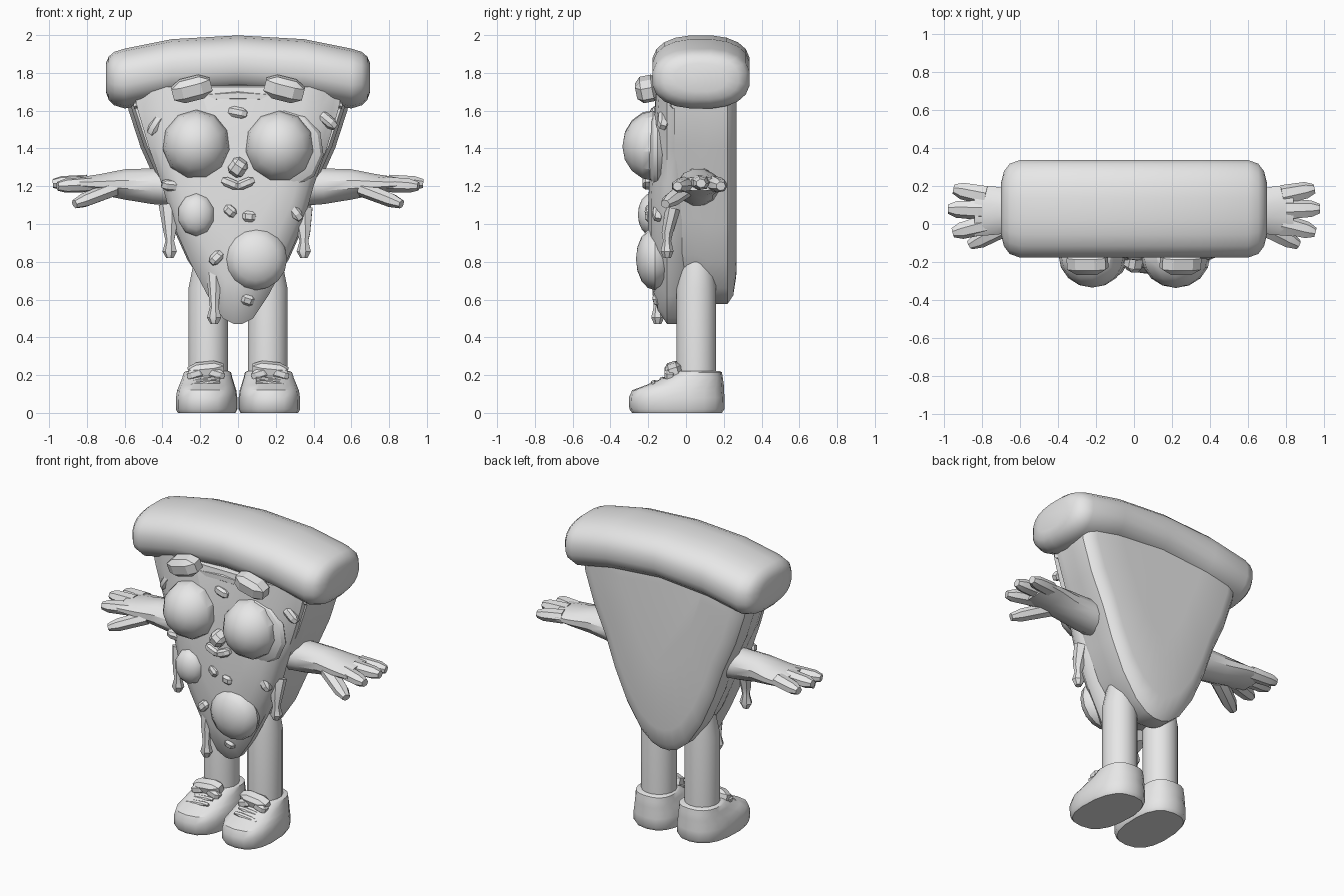
import bpy, bmesh, math, random
from mathutils import Vector, Euler

random.seed(4)
grey = bpy.data.materials.new("plain grey")
grey.diffuse_color = (0.8, 0.8, 0.8, 1)


def finish(name, bm, angle=35):
    bmesh.ops.recalc_face_normals(bm, faces=bm.faces)
    me = bpy.data.meshes.new(name)
    bm.to_mesh(me)
    bm.free()
    me.materials.append(grey)
    ob = bpy.data.objects.new(name, me)
    bpy.context.collection.objects.link(ob)
    bpy.ops.object.select_all(action='DESELECT')
    ob.select_set(True)
    bpy.context.view_layer.objects.active = ob
    bpy.ops.object.shade_smooth_by_angle(angle=math.radians(angle))
    return ob


def loft(name, rings, angle=35):
    """Skin a list of closed rings and cap both ends."""
    bm = bmesh.new()
    vs = [[bm.verts.new(p) for p in r] for r in rings]
    n = len(rings[0])
    for a, b in zip(vs, vs[1:]):
        for i in range(n):
            bm.faces.new((a[i], a[(i + 1) % n], b[(i + 1) % n], b[i]))
    bm.faces.new(vs[0])
    bm.faces.new(vs[-1])
    return finish(name, bm, angle)


def spow(v, p):
    return math.copysign(abs(v) ** p, v)


def oval(n, a, b, p=1.0):
    """Superellipse points in 2D."""
    ts = [2 * math.pi * (i + 0.5) / n for i in range(n)]
    return [(a * spow(math.cos(t), p), b * spow(math.sin(t), p)) for t in ts]


def tube(name, path, n=8):
    """Path of (x, y, z, horizontal radius, vertical radius)."""
    pts = [Vector(p[:3]) for p in path]
    rings = []
    for i, p in enumerate(path):
        d = (pts[min(i + 1, len(pts) - 1)] - pts[max(i - 1, 0)]).normalized()
        up = Vector((0, 1, 0)) if abs(d.z) > 0.8 else Vector((0, 0, 1))
        side = d.cross(up).normalized()
        up = side.cross(d)
        rings.append([pts[i] + side * u + up * v for u, v in oval(n, p[3], p[4])])
    return loft(name, rings)


def ball(name, loc, size, seg=11, rows=8, angle=30):
    bm = bmesh.new()
    bmesh.ops.create_uvsphere(bm, u_segments=seg, v_segments=rows, radius=1)
    for v in bm.verts:
        # pole faces forward
        v.co = Vector((v.co.x * size[0], -v.co.z * size[1], v.co.y * size[2])) + Vector(loc)
    return finish(name, bm, angle)


def chunk(name, loc, size, rot):
    bm = bmesh.new()
    bmesh.ops.create_cube(bm, size=2)
    bmesh.ops.bevel(bm, geom=bm.edges[:], offset=0.5, segments=1, affect='EDGES')
    e = Euler(rot).to_matrix()
    for v in bm.verts:
        v.co = e @ Vector([v.co[i] * size[i] for i in range(3)]) + Vector(loc)
    return finish(name, bm, 25)


def slab(name, half, layers, tilt):
    """Outline of (half width, z) from top to tip, lofted through depth; the front leans back by tilt."""
    out = [(w, z) for w, z in half] + [(-w, z) for w, z in reversed(half)]
    rings = []
    for y, s in layers:
        ring = []
        for w, z in out:
            zz = 1.7 + (z - 1.7) * s
            lean = tilt * max(0, zz - 1.15) if y < -0.1 else 0
            ring.append((w * s, y + lean, zz))
        rings.append(ring)
    return loft(name, rings)


# Crust: a thick arched roll with domed ends
ends = [(0.70, 1.775, 0.14, 0.075), (0.685, 1.772, 0.20, 0.115), (0.655, 1.77, 0.24, 0.143),
        (0.60, 1.77, 0.26, 0.16), (0.35, 1.82, 0.26, 0.16)]
stations = [(-x, z, a, b) for x, z, a, b in ends] + [(0, 1.845, 0.26, 0.155)] + ends[::-1]
loft("crust", [[(x, 0.08 + u, z + v) for u, v in oval(20, a, b, 0.82)]
               for x, z, a, b in stations], 50)

# Bread base at the back and cheese layer at the front
slab("bread_base", [(0.61, 1.75), (0.585, 1.6), (0.52, 1.4), (0.43, 1.2), (0.36, 1.0),
                    (0.27, 0.8), (0.17, 0.65), (0.09, 0.585), (0.03, 0.565)],
     [(-0.06, 0.93), (0.0, 0.96), (0.06, 0.96), (0.11, 0.99), (0.22, 0.99), (0.25, 0.95),
      (0.266, 0.86), (0.268, 0.5)], 0)
slab("cheese", [(0.56, 1.74), (0.53, 1.6), (0.47, 1.4), (0.40, 1.2), (0.345, 1.0),
                (0.255, 0.8), (0.16, 0.62), (0.08, 0.50), (0.02, 0.47)],
     [(0.0, 0.95), (-0.05, 1.0), (-0.10, 1.0), (-0.15, 0.94), (-0.185, 0.83), (-0.2, 0.65),
      (-0.203, 0.35)], 0.08)

# Cheese drips
for name, x, y, top, low, lean in (("left_drip", -0.36, -0.11, 1.1, 0.82, 0.0),
                                   ("right_drip", 0.35, -0.10, 1.08, 0.82, -0.01),
                                   ("lower_drip", -0.125, -0.15, 0.85, 0.47, 0.0)):
    h = top - low
    tube(name, [(x + lean, y + 0.03, top, 0.06, 0.04), (x, y, low + h * 0.5, 0.035, 0.03),
                (x, y, low + 0.09, 0.024, 0.022), (x, y, low + 0.035, 0.04, 0.035),
                (x, y, low, 0.02, 0.02)], 7)

# Eyes with one rim, and round meat slices
ball("left_eye", (-0.22, -0.165, 1.42), (0.18, 0.17, 0.185))
ball("right_eye", (0.22, -0.165, 1.41), (0.185, 0.172, 0.19))
ball("eye_rim", (0.245, -0.15, 1.395), (0.21, 0.06, 0.215))
ball("small_slice", (-0.22, -0.18, 1.05), (0.10, 0.075, 0.115), seg=10)
ball("large_slice", (0.095, -0.165, 0.815), (0.165, 0.10, 0.165), seg=16)

# Eyebrows
for s, name in ((-1, "left_brow"), (1, "right_brow")):
    chunk(name, (s * 0.245, -0.205, 1.715), (0.105, 0.06, 0.06), (0.2, s * 0.25, 0))

# Mouth and nose
chunk("nose", (0, -0.20, 1.30), (0.045, 0.05, 0.045), (0.3, 0.6, 0))
for s, name in ((-1, "mouth_left"), (1, "mouth_right")):
    chunk(name, (s * 0.04, -0.2, 1.215), (0.05, 0.03, 0.025), (0, -s * 0.4, 0))

# Scattered topping bits: x, z, length, tilt
bits = [(-0.43, 1.53, 0.065, -1.0), (0, 1.59, 0.05, 0.2), (0.47, 1.55, 0.06, 0.7),
        (-0.35, 1.205, 0.055, 0.1), (-0.04, 1.07, 0.035, 0.7), (0.06, 1.04, 0.035, 0.1),
        (0.295, 1.07, 0.06, 0.9), (-0.115, 0.82, 0.04, -0.8), (0.05, 0.60, 0.035, 0.3)]
for x, z, r, t in bits:
    y = -0.185 if abs(x) < 0.2 and z > 0.7 else -0.145
    chunk("topping_bit", (x, y + 0.06 * max(0, z - 1.15), z), (r, 0.03, 0.028),
          (random.uniform(-0.4, 0.4), t, random.uniform(-0.2, 0.2)))
# Melted cheese edge below the crust
tube("melted_edge", [(-0.55, -0.06, 1.63, 0.02, 0.02), (-0.3, -0.11, 1.665, 0.05, 0.03),
                     (0, -0.12, 1.68, 0.05, 0.04), (0.3, -0.11, 1.665, 0.05, 0.03),
                     (0.55, -0.06, 1.63, 0.02, 0.02)])

# Finger base and tip, thumb last
fingers = [((0.78, 0.15, 1.215), (0.95, 0.185, 1.20)), ((0.80, 0.075, 1.22), (0.98, 0.08, 1.215)),
           ((0.78, 0.0, 1.21), (0.955, -0.045, 1.20)), ((0.66, 0.0, 1.185), (0.865, -0.11, 1.105))]
# Shoe outline at each height: z, toe, heel, half width
shoe = [(0.0, -0.285, 0.19, 0.152), (0.02, -0.3, 0.203, 0.163), (0.08, -0.303, 0.205, 0.162),
        (0.12, -0.285, 0.2, 0.156), (0.148, -0.21, 0.2, 0.146), (0.185, -0.12, 0.195, 0.133),
        (0.215, -0.07, 0.19, 0.125), (0.222, -0.05, 0.175, 0.11)]

for s, side in ((-1, "left"), (1, "right")):
    # Arm, palm and fingers
    tube(side + "_arm", [(s * 0.30, 0.065, 1.19, 0.115, 0.10), (s * 0.45, 0.065, 1.2, 0.11, 0.098),
                         (s * 0.60, 0.065, 1.21, 0.11, 0.083), (s * 0.72, 0.07, 1.21, 0.13, 0.058),
                         (s * 0.84, 0.07, 1.212, 0.14, 0.036)], 12)
    for a, b in fingers:
        a, b = Vector((s * a[0], *a[1:])), Vector((s * b[0], *b[1:]))
        tube(side + "_finger", [(*a, 0.055, 0.042), (*a.lerp(b, 0.75), 0.046, 0.038),
                                (*b, 0.026, 0.024)], 7)
    # Leg
    tube(side + "_leg", [(s * 0.157, 0.055, 0.12, 0.107, 0.107), (s * 0.157, 0.055, 0.66, 0.107, 0.107),
                         (s * 0.15, 0.06, 0.80, 0.085, 0.09)], 16)
    # Shoe, toes slightly outwards
    loft(side + "_shoe", [[(s * (0.16 + 0.04 * (0.1 - (y0 + y1) / 2 - v)) + u, (y0 + y1) / 2 + v, z)
                           for u, v in oval(18, w, (y1 - y0) / 2, 0.8)] for z, y0, y1, w in shoe], 40)
    # Tongue, lace loops and laces
    chunk(side + "_tongue", (s * 0.17, -0.065, 0.225), (0.095, 0.045, 0.042), (0.3, s * 0.1, 0))
    for d in (-1, 1):
        chunk(side + "_lace_loop", (s * 0.17 + d * 0.055, -0.085, 0.205), (0.045, 0.03, 0.028), (0, d * 0.3, 0))
    for y, z in ((-0.125, 0.172), (-0.17, 0.155)):
        chunk(side + "_lace", (s * 0.175, y, z), (0.08, 0.016, 0.014), (0.4, s * 0.1, 0))
